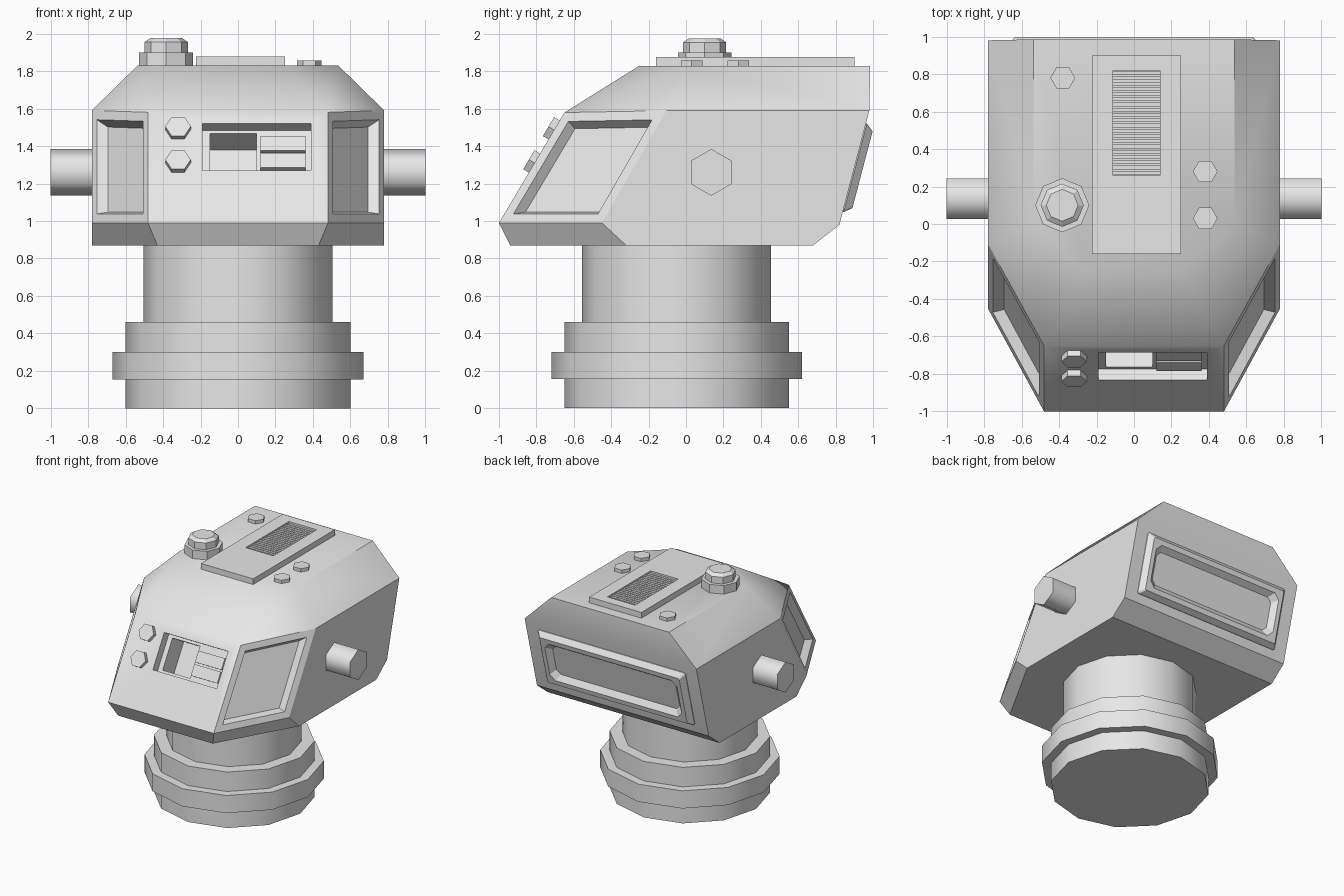
import bpy, bmesh
from math import pi, cos, sin, radians
from mathutils import Matrix, Vector

if "Cube" in bpy.data.objects:
    bpy.data.objects.remove(bpy.data.objects["Cube"], do_unlink=True)

grey = bpy.data.materials.new("plain grey")
grey.use_nodes = True
grey.diffuse_color = (0.8, 0.8, 0.8, 1)
for node in grey.node_tree.nodes:
    if node.type == 'BSDF_PRINCIPLED':
        node.inputs["Base Color"].default_value = (0.8, 0.8, 0.8, 1)


def finish(name, bm, frame=Matrix(), smooth=None):
    bmesh.ops.recalc_face_normals(bm, faces=bm.faces)
    mesh = bpy.data.meshes.new(name)
    bm.to_mesh(mesh)
    bm.free()
    mesh.transform(frame)
    mesh.materials.append(grey)
    ob = bpy.data.objects.new(name, mesh)
    bpy.context.collection.objects.link(ob)
    if smooth:
        shade(ob, smooth)
    return ob


def activate(ob):
    for other in bpy.context.selected_objects:
        other.select_set(False)
    ob.select_set(True)
    bpy.context.view_layer.objects.active = ob


def shade(ob, angle):
    activate(ob)
    bpy.ops.object.shade_smooth_by_angle(angle=radians(angle))


def loft(name, loops, frame=Matrix(), smooth=None):
    """Skin a list of equal-length loops and cap both ends."""
    bm = bmesh.new()
    rings = [[bm.verts.new(p) for p in loop] for loop in loops]
    n = len(rings[0])
    for a, b in zip(rings, rings[1:]):
        for i in range(n):
            j = (i + 1) % n
            bm.faces.new((a[i], a[j], b[j], b[i]))
    bm.faces.new(rings[0])
    bm.faces.new(rings[-1])
    return finish(name, bm, frame, smooth)


def lathe(name, sides, profile, frame=Matrix(), smooth=None, turn=0):
    loops = [[(r * cos(2 * pi * i / sides + turn), r * sin(2 * pi * i / sides + turn), z)
              for i in range(sides)] for r, z in profile]
    return loft(name, loops, frame, smooth)


def box(name, x, y, z, frame=Matrix()):
    loops = [[(x[0], y[0], h), (x[1], y[0], h), (x[1], y[1], h), (x[0], y[1], h)] for h in z]
    return loft(name, loops, frame)


def cut(target, cutter):
    mod = target.modifiers.new("cut", 'BOOLEAN')
    mod.operation = 'DIFFERENCE'
    mod.solver = 'EXACT'
    mod.object = cutter
    activate(target)
    bpy.ops.object.modifier_apply(modifier=mod.name)
    bpy.data.objects.remove(cutter, do_unlink=True)


def slope_frame(origin, up, x_dir):
    """Frame lying on a sloped face: x across, y up the slope, z outward."""
    x, y = Vector(x_dir), Vector(up).normalized()
    m = Matrix((x, y, x.cross(y))).transposed().to_4x4()
    m.translation = origin
    return m


front = slope_frame((0, -1, 0.99), (0, 0.35, 0.59), (1, 0, 0))
back = slope_frame((0, 0.82, 0.98), (0, 0.16, 0.61), (-1, 0, 0))
TOP = 1.83

# Stepped round base and neck
lathe("base_and_neck", 12,
      [(0.6, 0), (0.6, 0.155), (0.67, 0.155), (0.67, 0.3), (0.6, 0.3),
       (0.6, 0.46), (0.505, 0.46), (0.505, 0.9)],
      Matrix.Translation((0, -0.05, 0)), 35)

# Faceted head: mirrored corners wrapped in a hull
corners = [(0.48, -1, 0.99), (0.43, -0.94, 0.87), (0.48, -0.65, 1.58), (0.26, -0.25, TOP),
           (0.535, 0, TOP), (0.535, 0.985, TOP), (0.78, -0.105, 1.59), (0.78, 0.98, 1.59),
           (0.78, -0.45, 0.99), (0.78, -0.32, 0.87), (0.78, 0.82, 0.98), (0.78, 0.68, 0.87)]
bm = bmesh.new()
for x, y, z in corners:
    for s in (1, -1):
        bm.verts.new((s * x, y, z))
bmesh.ops.convex_hull(bm, input=bm.verts)
bmesh.ops.dissolve_limit(bm, angle_limit=radians(4), verts=bm.verts, edges=bm.edges)
bm.normal_update()

# Recessed cheek panels
for s in (1, -1):
    aim = Vector((s * 0.84, -0.46, 0.27))
    face = max(bm.faces, key=lambda f: f.normal.dot(aim))
    bmesh.ops.inset_region(bm, faces=[face], thickness=0.05, use_even_offset=True)
    bmesh.ops.inset_region(bm, faces=[face], thickness=0.025, depth=-0.055,
                           use_even_offset=True)
head = finish("head", bm)

# Front window with a deeper socket and two raised bars
cut(head, box("window_cutter", (-0.19, 0.39), (0.326, 0.616), (-0.07, 0.1), front))
cut(head, box("socket_cutter", (-0.15, 0.1), (0.345, 0.595), (-0.24, -0.03), front))
shade(head, 30)
for i, v in enumerate((0.365, 0.47)):
    box(f"window_bar_{i + 1}", (0.12, 0.36), (v, v + 0.09), (-0.08, -0.035), front)

# Hexagonal bolts on the front and the top
for i, v in enumerate((0.372, 0.578)):
    lathe(f"front_bolt_{i + 1}", 6, [(0.068, -0.01), (0.068, 0.035)],
          front @ Matrix.Translation((-0.32, v, 0)))
for i, (x, y) in enumerate([(-0.38, 0.78), (0.38, 0.28), (0.38, 0.03)]):
    lathe(f"top_bolt_{i + 1}", 6, [(0.066, -0.01), (0.066, 0.027)],
          Matrix.Translation((x, y, TOP)))

# Domed knob on an octagonal collar
knob_at = Matrix.Translation((-0.383, 0.1, TOP))
lathe("knob_collar", 8, [(0.144, -0.01), (0.144, 0.07)], knob_at)
lathe("knob", 8, [(0.115, 0.06), (0.115, 0.125), (0.085, 0.146)], knob_at)

# Top plate with a slatted vent
plate = box("top_plate", (-0.225, 0.25), (-0.16, 0.9), (TOP - 0.01, TOP + 0.047))
cut(plate, box("vent_cutter", (-0.112, 0.14), (0.26, 0.82), (TOP + 0.01, TOP + 0.1)))
for i in range(20):
    y = 0.264 + i * 0.028
    box(f"vent_slat_{i + 1}", (-0.112, 0.14), (y, y + 0.019), (TOP, TOP + 0.035))

# Side stubs
for s, name in ((1, "left_stub"), (-1, "right_stub")):
    lathe(name, 6, [(0.125, 0.7), (0.125, 1)],
          Matrix.Translation((0, 0.135, 1.26)) @ Matrix.Rotation(s * pi / 2, 4, 'Y'), 65)


# Raised rear frame with a sunken panel
def clipped(w, h, z, c):
    return [(w - c, -h, z), (w, c - h, z), (w, h - c, z), (w - c, h, z),
            (c - w, h, z), (-w, h - c, z), (-w, c - h, z), (c - w, -h, z)]


loft("rear_frame",
     [clipped(0.67, 0.245, -0.02, 0.01), clipped(0.67, 0.245, 0.005, 0.01),
      clipped(0.635, 0.212, 0.045, 0.01), clipped(0.6, 0.172, 0.045, 0.045),
      clipped(0.56, 0.132, 0.006, 0.035)],
     back @ Matrix.Translation((0, 0.316, 0)))
